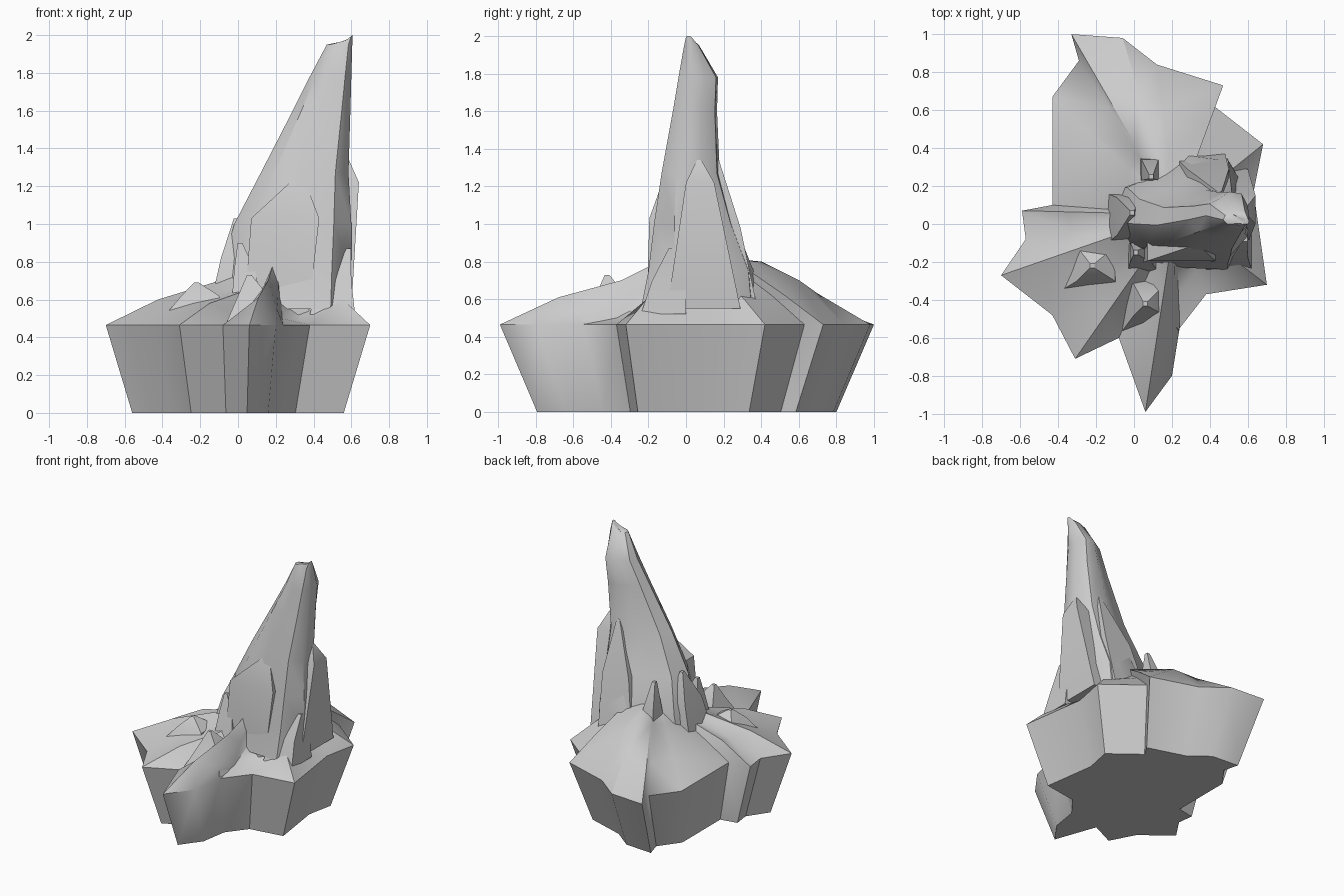
import bpy, bmesh, math
from mathutils import Vector

if "Cube" in bpy.data.objects:
    bpy.data.objects.remove(bpy.data.objects["Cube"])

# jagged rim outline: x, y, height of the ground at 30% and 62% of the way in
RIM = [(.06, -.99, .61, .70), (.20, -.80, .55, .62), (.24, -.55, .50, .60), (.38, -.37, .49, .60),
       (.70, -.32, .60, .72), (.63, .17, .55, .68), (.68, .42, .60, .72), (.41, .63, .62, .76),
       (.47, .73, .62, .77), (.12, .84, .70, .80), (-.06, .98, .63, .80), (-.33, 1.0, .57, .75),
       (-.29, .86, .58, .74), (-.43, .67, .60, .72), (-.43, .10, .57, .67), (-.59, .07, .60, .67),
       (-.57, -.08, .57, .66), (-.70, -.27, .60, .69), (-.43, -.48, .58, .66), (-.31, -.71, .58, .64),
       (-.08, -.60, .51, .60)]
CORE = Vector((.22, .05))


def loft(name, rings, angle=40):
    """Skin a stack of equal-length rings and cap both ends."""
    bm = bmesh.new()
    rows = [[bm.verts.new(p) for p in r] for r in rings]
    n = len(rows[0])
    for a, b in zip(rows, rows[1:]):
        for i in range(n):
            j = (i + 1) % n
            bm.faces.new((a[i], a[j], b[j], b[i]))
    bm.faces.new(rows[0][::-1])
    bm.faces.new(rows[-1])
    bmesh.ops.recalc_face_normals(bm, faces=bm.faces)
    bmesh.ops.triangulate(bm, faces=bm.faces)
    me = bpy.data.meshes.new(name)
    bm.to_mesh(me)
    bm.free()
    ob = bpy.data.objects.new(name, me)
    bpy.context.collection.objects.link(ob)
    bpy.ops.object.select_all(action='DESELECT')
    ob.select_set(True)
    bpy.context.view_layer.objects.active = ob
    bpy.ops.object.shade_smooth_by_angle(angle=math.radians(angle))
    return ob


def inward(t, col):
    ring = []
    for r in RIM:
        p = Vector(r[:2]).lerp(CORE, t)
        ring.append((p.x, p.y, r[col] if col else .82))
    return ring


# rocky base: flared wall, then rough ground climbing to the spire
loft("rock_base", [[(r[0] * .8, r[1] * .8, 0) for r in RIM],
                   [(r[0], r[1], .465) for r in RIM],
                   inward(.3, 2), inward(.62, 3), inward(.85, 0)])

# leaning spire: z, x range, y range of each section
SECTIONS = [(.55, -.13, .60, -.24, .38), (.75, -.09, .60, -.20, .36), (1.0, -.02, .60, -.17, .26),
            (1.27, .12, .585, -.13, .18), (1.6, .29, .595, -.07, .165), (1.78, .38, .60, -.04, .17),
            (1.95, .47, .605, -.01, .07)]
# irregular cross-section in unit coordinates
SHAPE = [(.15, .12), (.45, .02), (.85, 0), (1, .25), (1, .65), (.85, .95),
         (.55, 1), (.3, .82), (.08, .7), (0, .4)]
rings = [[(x0 + u * (x1 - x0), y0 + v * (y1 - y0), z) for u, v in SHAPE]
         for z, x0, x1, y0, y1 in SECTIONS]
rings.append([(.57 + .035 * u, .03 * v, 1.97 + .03 * u) for u, v in SHAPE])
loft("spire", rings)


def shard(name, base, shoulder, tip):
    """Slab-like splinter: two four-cornered sections and a narrow tip."""
    t = Vector(tip)
    end = [t + Vector(d) * .012 for d in ((-1, -1, 0), (1, -1, 0), (1, 1, 0), (-1, 1, 0))]

    def box(s):
        x0, x1, y0, y1, z = s
        return [(x0, y0, z), (x1, y0, z), (x1, y1, z), (x0, y1, z)]
    loft(name, [box(base), box(shoulder), end], 30)


# splinters leaning against the spire
shard("front_splinter", (.03, .37, -.21, .05, .5), (.07, .43, -.195, .05, 1.03), (.33, -.10, 1.26))
shard("right_splinter", (.35, .60, -.10, .29, .55), (.40, .64, .0, .15, 1.22), (.575, .07, 1.34))
shard("back_splinter", (.20, .48, .20, .37, .6), (.28, .50, .18, .29, .98), (.45, .16, 1.35))
shard("back_spike", (.02, .16, .22, .36, .6), (.04, .13, .23, .34, .8), (.09, .25, 1.0))
shard("left_spike", (-.14, .05, -.10, .16, .6), (-.09, .04, -.06, .14, .82), (-.01, .06, 1.03))
shard("front_right_spike", (.38, .62, -.24, .0, .52), (.42, .60, -.18, .0, .7), (.585, -.08, .87))
shard("front_left_spike", (-.04, .14, -.27, -.1, .5), (-.02, .09, -.20, -.1, .76), (.01, -.15, .90))

# low boulders breaking the skyline of the base
shard("left_boulder", (-.40, -.08, -.36, -.08, .5), (-.30, -.10, -.30, -.12, .62), (-.22, -.22, .69))
shard("front_boulder", (-.06, .24, -.56, -.28, .48), (.0, .16, -.48, -.32, .62), (.06, -.42, .73))
